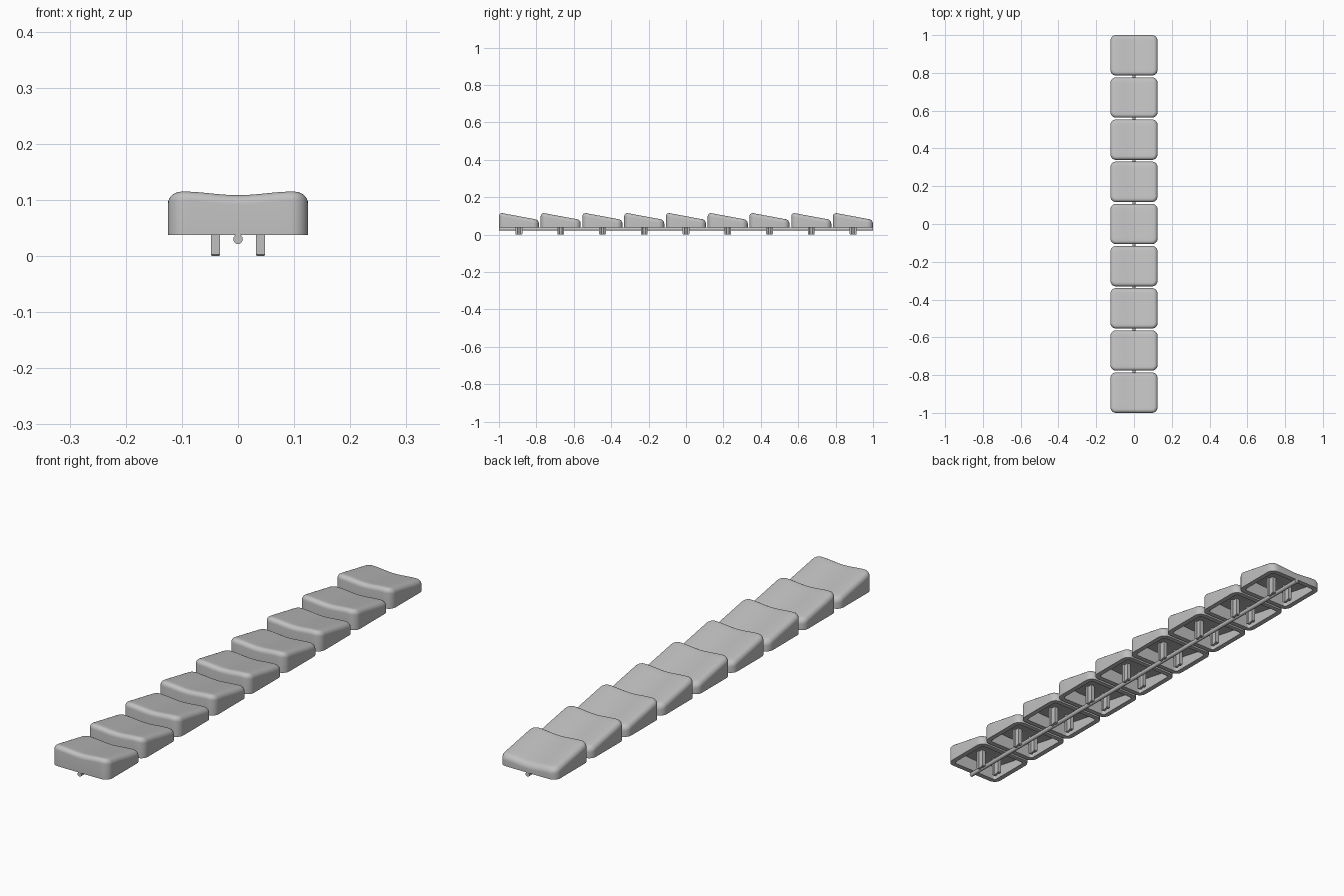
import bpy, bmesh, math

cube = bpy.data.objects.get("Cube")
if cube:
    bpy.data.objects.remove(cube, do_unlink=True)

COUNT = 9
WIDTH, DEPTH = 0.25, 0.214
PITCH = (2 - DEPTH) / (COUNT - 1)
BASE = 0.037        # underside of the caps
CORNER = 0.03       # plan corner radius
FILLET = 0.02       # top edge radius
WALL = 0.02

grey = bpy.data.materials.new("light_grey")
grey.use_nodes = True
colour = (0.53, 0.53, 0.53, 1)
grey.diffuse_color = colour
grey.node_tree.nodes["Principled BSDF"].inputs["Base Color"].default_value = colour


def make_mesh(name, bm, angle=35):
    bmesh.ops.recalc_face_normals(bm, faces=bm.faces)
    mesh = bpy.data.meshes.new(name)
    bm.to_mesh(mesh)
    bm.free()
    mesh.materials.append(grey)
    mesh.shade_smooth()
    mesh.set_sharp_from_angle(angle=math.radians(angle))
    return mesh


def place(name, mesh, location=(0, 0, 0)):
    obj = bpy.data.objects.new(name, mesh)
    obj.location = location
    bpy.context.collection.objects.link(obj)
    return obj


def contour(inset, scale=1.0):
    """Rounded rectangle outline, with extra points along the long sides."""
    hx, hy = WIDTH / 2 - inset, DEPTH / 2 - inset
    r = max(CORNER - inset, 0.006)
    points = []
    for corner, (sx, sy) in enumerate([(1, 1), (-1, 1), (-1, -1), (1, -1)]):
        cx, cy = sx * (hx - r), sy * (hy - r)
        for i in range(7):
            a = math.pi / 2 * (corner + i / 6)
            points.append((cx + r * math.cos(a), cy + r * math.sin(a)))
        steps = 16 if corner % 2 == 0 else 4
        x, y = points[-1]
        for i in range(1, steps):
            t = 1 - 2 * i / steps
            points.append((x * t, y) if steps == 16 else (x, y * t))
    return [(x * scale, y * scale) for x, y in points]


def top_height(x, y):
    """Top sloping down to the back, dished from side to side."""
    dip = 0.0065 * (1 + math.cos(math.pi * min(abs(x) / 0.1, 1))) / 2
    return 0.0985 - 0.185 * y - dip


def cap_mesh():
    bm = bmesh.new()

    def ring(points, height):
        return [bm.verts.new((x, y, height(x, y))) for x, y in points]

    def flat(x, y):
        return BASE

    def dropped(amount):
        return lambda x, y: top_height(x, y) - amount

    def join(rings):
        for a, b in zip(rings, rings[1:]):
            for i in range(len(a)):
                j = (i + 1) % len(a)
                bm.faces.new((a[i], a[j], b[j], b[i]))

    def close(last, drop):
        centre = bm.verts.new((0, 0, top_height(0, 0) - drop))
        for i in range(len(last)):
            bm.faces.new((last[i], last[(i + 1) % len(last)], centre))

    # outer skin
    outer = [ring(contour(0), flat)]
    for k in range(7):
        a = math.pi / 2 * k / 6
        outer.append(ring(contour(FILLET * (1 - math.cos(a))),
                          dropped(FILLET * (1 - math.sin(a)))))
    for s in (0.8, 0.6, 0.4, 0.2):
        outer.append(ring(contour(FILLET, s), dropped(0)))
    join(outer)
    close(outer[-1], 0)

    # hollow underside
    inner = [ring(contour(WALL), flat), ring(contour(WALL), dropped(WALL))]
    for s in (0.75, 0.5, 0.25):
        inner.append(ring(contour(WALL, s), dropped(WALL)))
    join([outer[0], inner[0]])
    join(inner)
    close(inner[-1], WALL)
    return make_mesh("cap", bm)


def stem_mesh():
    """Prong with waisted sides and a chamfered tip."""
    bm = bmesh.new()
    half = [(0.008, -0.018), (0.008, -0.009), (0.005, -0.006),
            (0.005, 0.006), (0.008, 0.009), (0.008, 0.018)]
    outline = half + [(-x, -y) for x, y in half]
    levels = [(0, 0.85), (0.003, 1), (0.082, 1)]
    rings = [[bm.verts.new((x * s, y * s, z)) for x, y in outline] for z, s in levels]
    for a, b in zip(rings, rings[1:]):
        for i in range(len(a)):
            j = (i + 1) % len(a)
            bm.faces.new((a[i], a[j], b[j], b[i]))
    bm.faces.new(rings[0])
    bm.faces.new(rings[-1])
    return make_mesh("stem", bm, 20)


# row of caps, each with two prongs
cap, stem = cap_mesh(), stem_mesh()
for n in range(COUNT):
    y = (n - (COUNT - 1) / 2) * PITCH
    place(f"cap_{n + 1}", cap, (0, y, 0))
    for side, x in (("left", 0.04), ("right", -0.04)):
        place(f"stem_{side}_{n + 1}", stem, (x, y, 0))

# connecting rod under the caps
bm = bmesh.new()
bmesh.ops.create_cone(bm, cap_ends=True, segments=24, radius1=0.0085, radius2=0.0085, depth=2)
rod = place("connecting_rod", make_mesh("connecting_rod", bm), (0, 0, 0.03))
rod.rotation_euler.x = math.pi / 2
